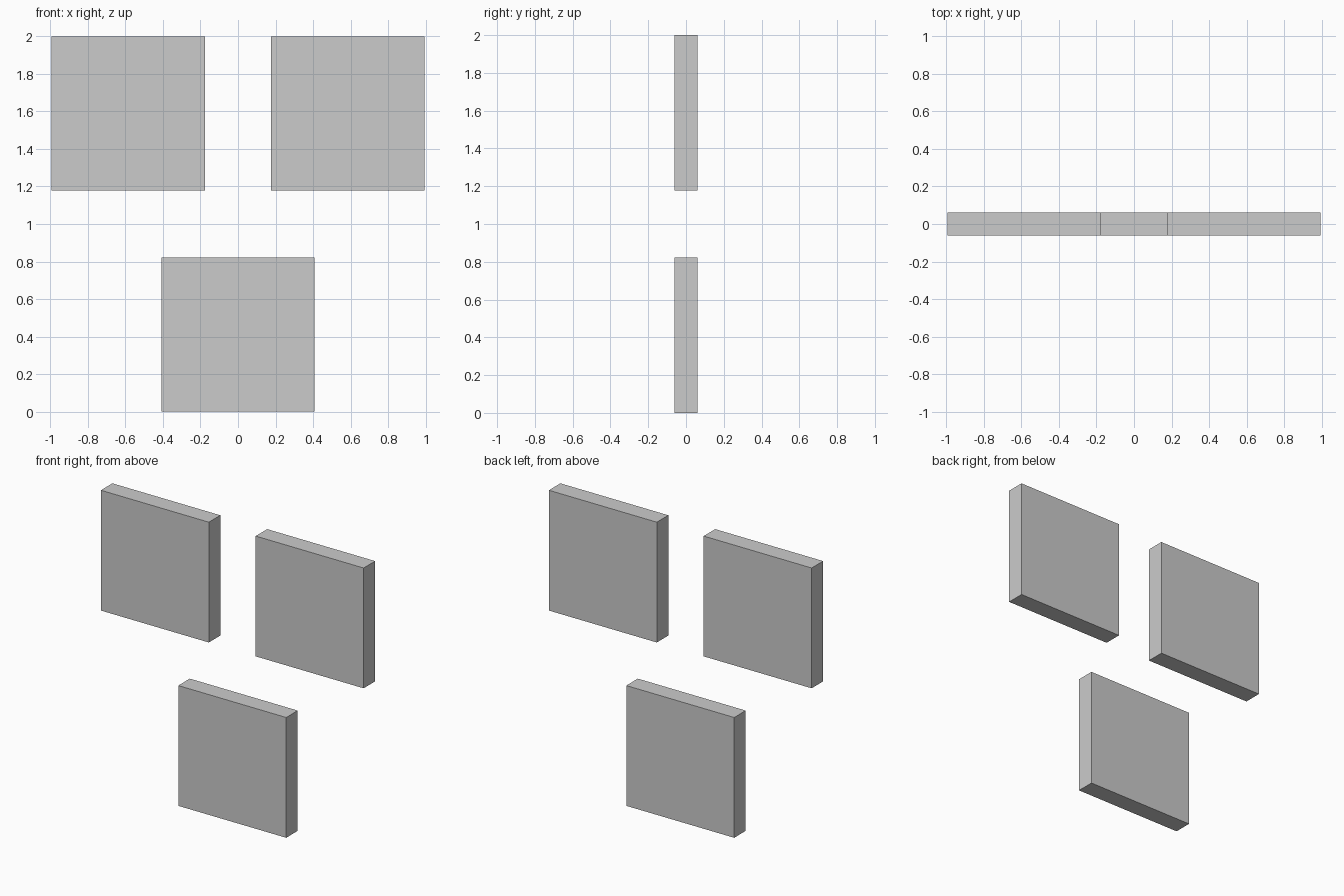
import bpy

if "Cube" in bpy.data.objects:
    bpy.data.objects.remove(bpy.data.objects["Cube"])

# Three identical square panels: two side by side above, one centred below
WIDTH, DEPTH, HEIGHT = 0.816, 0.124, 0.822


def add_panel(name, x, z):
    bpy.ops.mesh.primitive_cube_add(size=1, location=(x, 0, z))
    panel = bpy.context.object
    panel.name = name
    panel.scale = (WIDTH, DEPTH, HEIGHT)
    bpy.ops.object.transform_apply(location=False, rotation=False, scale=True)


# Upper pair
for side, sign in (("left", -1), ("right", 1)):
    add_panel(f"upper_{side}_panel", sign * 0.585, 2 - HEIGHT / 2)

# Lower panel
add_panel("lower_panel", 0, HEIGHT / 2)
